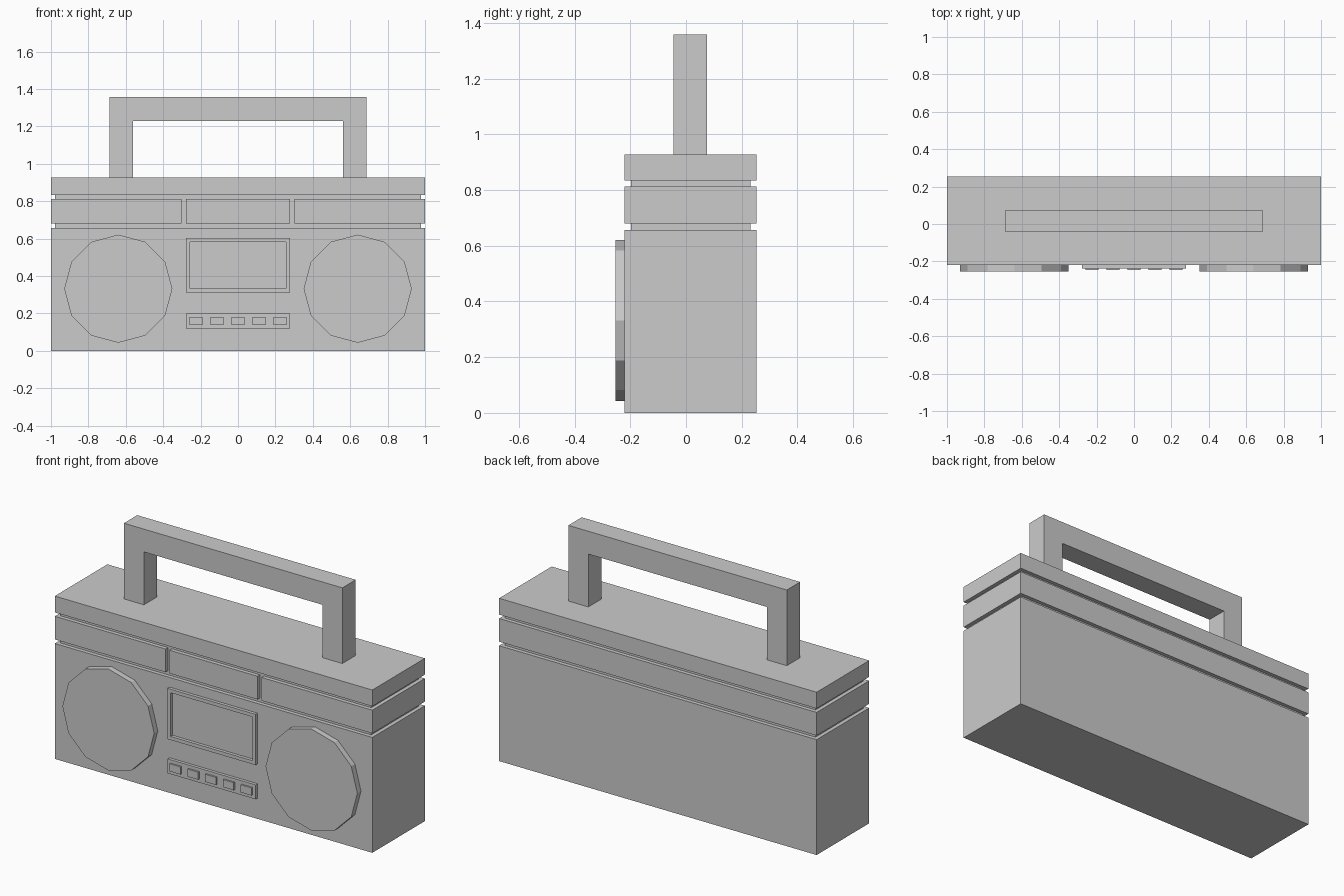
import bpy, bmesh, math
from mathutils import Matrix

if "Cube" in bpy.data.objects:
    bpy.data.objects.remove(bpy.data.objects["Cube"])

FRONT, BACK = -0.22, 0.253


def finish(name, bm):
    bmesh.ops.recalc_face_normals(bm, faces=bm.faces[:])
    me = bpy.data.meshes.new(name)
    bm.to_mesh(me)
    bm.free()
    ob = bpy.data.objects.new(name, me)
    bpy.context.collection.objects.link(ob)
    return ob


def box(name, x, y, z):
    bm = bmesh.new()
    bmesh.ops.create_cube(bm, size=1)
    for v in bm.verts:
        for i, (a, b) in enumerate((x, y, z)):
            v.co[i] = a if v.co[i] < 0 else b
    return finish(name, bm)


def bridge_rings(bm, rings):
    for a, b in zip(rings, rings[1:]):
        n = len(a)
        for i in range(n):
            bm.faces.new((a[i], a[(i + 1) % n], b[(i + 1) % n], b[i]))


# Cabinet: rectangular sections stacked upward, stepping in at the two grooves
bm = bmesh.new()
rings = []
for z, inset in ((0, 0), (0.657, 0), (0.657, 0.022), (0.68, 0.022), (0.68, 0),
                 (0.812, 0), (0.812, 0.022), (0.834, 0.022), (0.834, 0), (0.927, 0)):
    x, y0, y1 = 1 - inset, FRONT + inset, BACK - inset
    rings.append([bm.verts.new((px, py, z))
                  for px, py in ((-x, y0), (x, y0), (x, y1), (-x, y1))])
bridge_rings(bm, rings)
bm.faces.new(rings[0])
bm.faces.new(rings[-1])
cabinet = finish("cabinet", bm)

# Vertical slots splitting the front band into three panels
for s in (-1, 1):
    slot = box("slot_cutter", sorted((s * 0.277, s * 0.303)), (-0.3, FRONT + 0.022), (0.668, 0.823))
    slot.hide_render = True
    slot.hide_set(True)
    mod = cabinet.modifiers.new("slot", "BOOLEAN")
    mod.operation = "DIFFERENCE"
    mod.solver = "EXACT"
    mod.object = slot

# Twelve-sided speakers
for side, s in (("left", -1), ("right", 1)):
    bm = bmesh.new()
    bmesh.ops.create_cone(bm, cap_ends=True, segments=12, radius1=0.289, radius2=0.289, depth=0.045)
    bmesh.ops.transform(bm, verts=bm.verts[:], matrix=Matrix.Translation((s * 0.64, -0.2305, 0.332))
                        @ Matrix.Rotation(math.pi / 2, 4, "X"))
    finish(side + "_speaker", bm)

# Cassette window frame, open in the middle
bm = bmesh.new()
rings = []
for y, g in ((FRONT, 0), (-0.238, 0), (-0.238, 0.02), (FRONT, 0.02)):
    x, z0, z1 = 0.277 - g, 0.313 + g, 0.602 - g
    rings.append([bm.verts.new((px, y, pz))
                  for px, pz in ((-x, z0), (x, z0), (x, z1), (-x, z1))])
bridge_rings(bm, rings + rings[:1])
finish("cassette_frame", bm)

# Button strip and five keys
box("button_strip", (-0.277, 0.277), (-0.237, FRONT + 0.01), (0.118, 0.2))
for i in range(-2, 3):
    box("button", (i * 0.112 - 0.034, i * 0.112 + 0.034), (-0.247, -0.23), (0.138, 0.181))

# Carrying handle: squared arch extruded in depth
bm = bmesh.new()
profile = ((-0.688, 0.927), (-0.688, 1.358), (0.688, 1.358), (0.688, 0.927),
           (0.562, 0.927), (0.562, 1.228), (-0.562, 1.228), (-0.562, 0.927))
face = bm.faces.new([bm.verts.new((x, -0.044, z)) for x, z in profile])
ext = bmesh.ops.extrude_face_region(bm, geom=[face])
bmesh.ops.translate(bm, vec=(0, 0.12, 0),
                    verts=[g for g in ext["geom"] if isinstance(g, bmesh.types.BMVert)])
finish("carrying_handle", bm)
